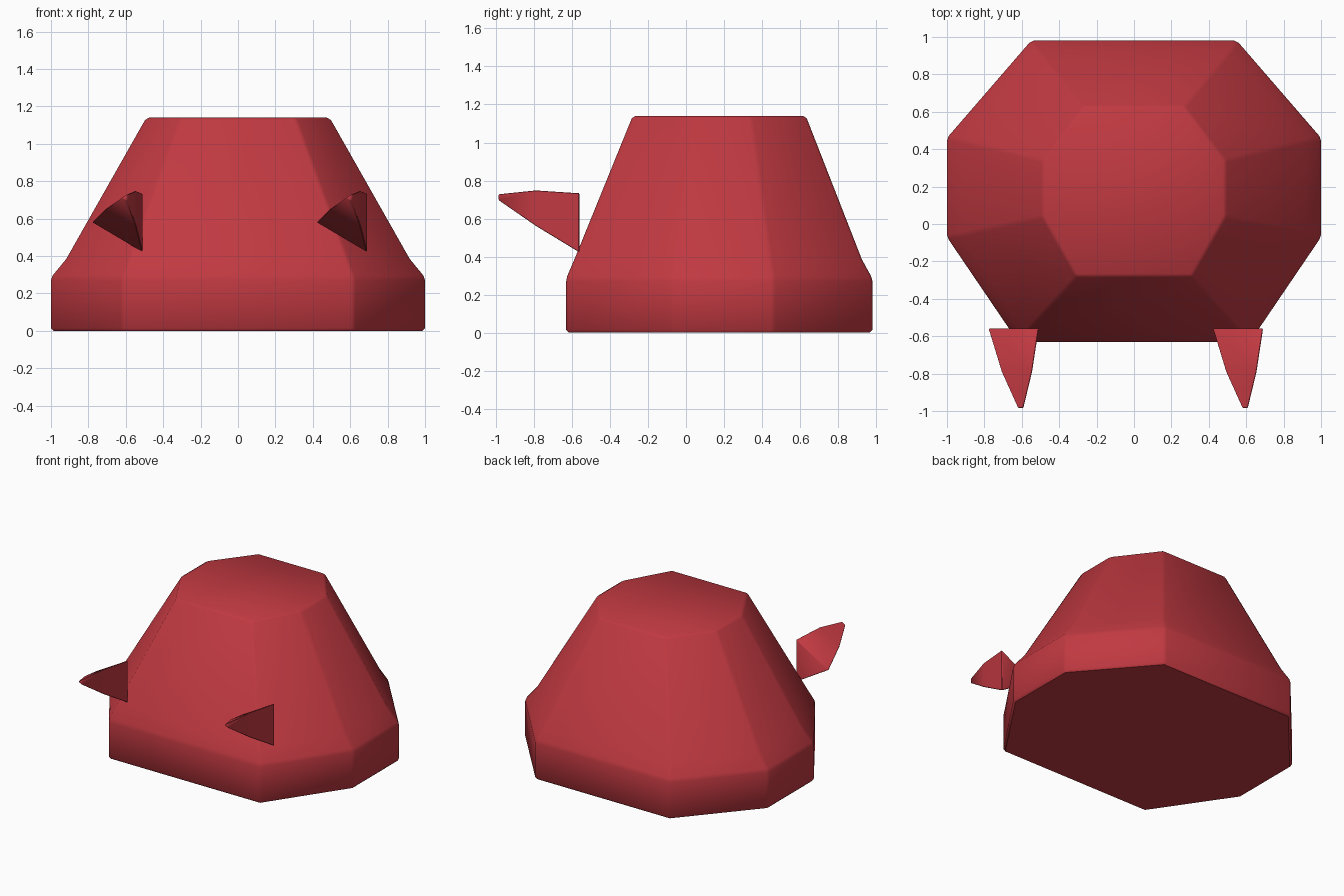
import bpy

cube = bpy.data.objects.get("Cube")
if cube:
    bpy.data.objects.remove(cube)

# Single red material
RED = (0.53, 0.041, 0.053, 1)
red = bpy.data.materials.new("red")
red.use_nodes = True
red.diffuse_color = RED
red.node_tree.nodes["Principled BSDF"].inputs["Base Color"].default_value = RED


def loft(name, rings, bevel):
    """Join equal-sized rings into a closed, softly bevelled solid."""
    n = len(rings[0])
    verts = [v for ring in rings for v in ring]
    faces = [list(range(n))[::-1], list(range(len(verts) - n, len(verts)))]
    for r in range(len(rings) - 1):
        for i in range(n):
            j = (i + 1) % n
            faces.append([r * n + i, r * n + j, (r + 1) * n + j, (r + 1) * n + i])
    mesh = bpy.data.meshes.new(name)
    mesh.from_pydata(verts, [], faces)
    mesh.materials.append(red)
    obj = bpy.data.objects.new(name, mesh)
    bpy.context.collection.objects.link(obj)
    bpy.ops.object.select_all(action='DESELECT')
    obj.select_set(True)
    bpy.context.view_layer.objects.active = obj
    mod = obj.modifiers.new("soft_edges", 'BEVEL')
    mod.width = bevel
    mod.segments = 1
    mod.limit_method = 'ANGLE'
    mod.angle_limit = 0.4
    bpy.ops.object.modifier_apply(modifier=mod.name)
    bpy.ops.object.shade_smooth_by_angle(angle=0.75)
    return obj


def octagon(z, half, front_x, back_x, front_y, side_y0, side_y1, back_y):
    """Eight-sided outline, symmetric left to right."""
    right = [(front_x, front_y, z), (half, side_y0, z),
             (half, side_y1, z), (back_x, back_y, z)]
    return right + [(-x, y, h) for x, y, h in reversed(right)]


# Body: upright base band, short shoulder, tapered top
loft("body", [
    octagon(0.0, 1.0, 0.62, 0.55, -0.63, -0.07, 0.46, 0.98),
    octagon(0.285, 1.0, 0.62, 0.55, -0.63, -0.07, 0.46, 0.98),
    octagon(0.385, 0.918, 0.585, 0.515, -0.587, -0.055, 0.445, 0.925),
    octagon(1.14, 0.49, 0.31, 0.27, -0.28, 0.04, 0.34, 0.63),
], 0.014)


def tooth_ring(y, inner, outer, low, mid, high):
    return [(inner, y, low), (inner, y, high), (outer, y, mid)]


# Two identical three-sided teeth standing off the front
for name, x in (("right_tooth", -0.6), ("left_tooth", 0.6)):
    tooth = loft(name, [
        tooth_ring(-0.56, 0.09, -0.18, 0.42, 0.58, 0.735),
        tooth_ring(-0.79, 0.055, -0.11, 0.56, 0.65, 0.75),
        tooth_ring(-0.985, 0.008, -0.022, 0.695, 0.71, 0.73),
    ][::-1], 0.004)
    tooth.data.flip_normals()
    tooth.location.x = x
